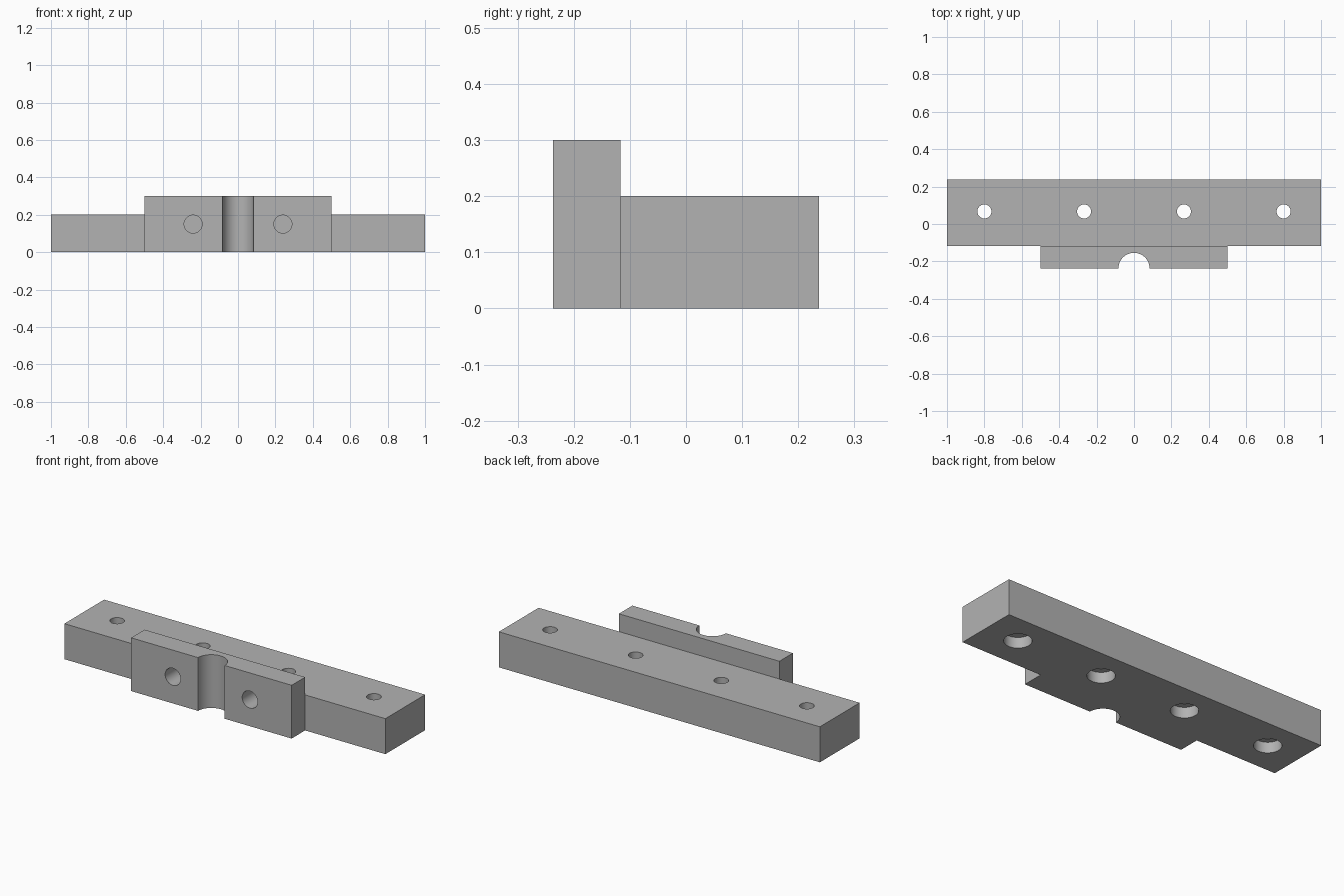
import bpy
import math

cube = bpy.data.objects.get("Cube")
if cube:
    bpy.data.objects.remove(cube, do_unlink=True)

grey = bpy.data.materials.new("plain_grey")
grey.use_nodes = True
colour = (0.45, 0.45, 0.45, 1)
grey.diffuse_color = colour
grey.node_tree.nodes["Principled BSDF"].inputs["Base Color"].default_value = colour

FRONT, SEAM, BACK = -0.237, -0.117, 0.237


def box(name, x, y0, y1, height):
    """Box centred on x = 0, standing on the ground."""
    bpy.ops.mesh.primitive_cube_add(size=1, location=(0, (y0 + y1) / 2, height / 2))
    ob = bpy.context.object
    ob.name = name
    ob.scale = (x, y1 - y0, height)
    bpy.ops.object.transform_apply(location=True, rotation=True, scale=True)
    ob.data.materials.append(grey)
    return ob


def drill(target, radius, depth, location, tilt=0):
    """Cut a round hole, centred on location, out of target."""
    bpy.ops.mesh.primitive_cylinder_add(vertices=48, radius=radius, depth=depth,
                                        location=location, rotation=(tilt, 0, 0))
    cutter = bpy.context.object
    cutter.data.materials.append(grey)
    bpy.context.view_layer.objects.active = target
    mod = target.modifiers.new("hole", "BOOLEAN")
    mod.operation, mod.solver, mod.object = "DIFFERENCE", "EXACT", cutter
    bpy.ops.object.modifier_apply(modifier=mod.name)
    bpy.data.objects.remove(cutter, do_unlink=True)


# Long bar with four screw holes, counterbored from below
bar = box("mounting_bar", 2, SEAM, BACK, 0.2)
for x in (-0.8, -0.267, 0.267, 0.8):
    drill(bar, 0.0375, 1, (x, 0.067, 0))
    drill(bar, 0.07, 0.12, (x, 0.067, 0))

# Taller front plate with a half-round groove and two holes
plate = box("front_plate", 1, FRONT, SEAM, 0.3)
drill(plate, 0.083, 1, (0, FRONT, 0.15))
for x in (-0.24, 0.24):
    drill(plate, 0.048, 0.3, (x, FRONT, 0.15), math.pi / 2)

# Smooth bores, crisp edges
for ob in (bar, plate):
    bpy.ops.object.select_all(action="DESELECT")
    ob.select_set(True)
    bpy.context.view_layer.objects.active = ob
    bpy.ops.object.shade_smooth_by_angle(angle=math.radians(30))
